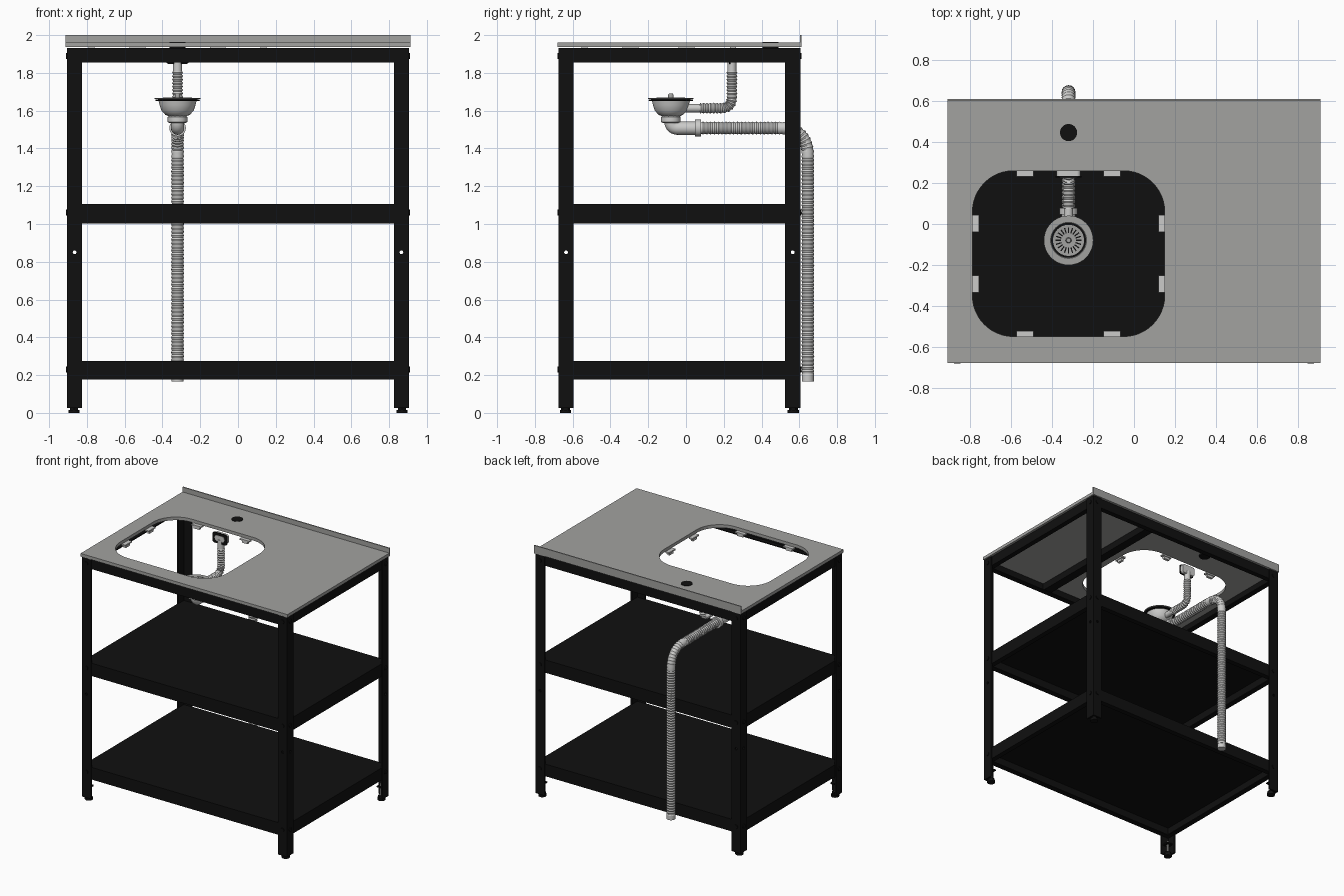
import bpy, bmesh, math
from mathutils import Vector, Matrix

if "Cube" in bpy.data.objects:
    bpy.data.objects.remove(bpy.data.objects["Cube"])


def material(name, value):
    m = bpy.data.materials.new(name)
    m.use_nodes = True
    m.diffuse_color = (*value, 1)
    m.node_tree.nodes["Principled BSDF"].inputs["Base Color"].default_value = (*value, 1)
    return m


BLACK = material("black powder coat", (0.005, 0.005, 0.005))
STEEL = material("brushed steel", (0.36, 0.36, 0.35))
PLASTIC = material("pale plastic", (0.6, 0.6, 0.59))


def finish(bm, name, mat, smooth=False):
    bmesh.ops.recalc_face_normals(bm, faces=bm.faces)
    mesh = bpy.data.meshes.new(name)
    bm.to_mesh(mesh)
    bm.free()
    mesh.materials.append(mat)
    ob = bpy.data.objects.new(name, mesh)
    bpy.context.collection.objects.link(ob)
    if smooth:
        bpy.ops.object.select_all(action='DESELECT')
        ob.select_set(True)
        bpy.context.view_layer.objects.active = ob
        bpy.ops.object.shade_smooth_by_angle(angle=math.radians(40))
    return ob


def add_box(bm, lo, hi):
    lo, hi = Vector(lo), Vector(hi)
    bmesh.ops.create_cube(bm, size=1, matrix=Matrix.Translation((lo + hi) / 2)
                          @ Matrix.Diagonal((*(hi - lo), 1)))


def add_cyl(bm, centre, r, length, axis='Z', n=20):
    turn = {'X': Matrix.Rotation(math.pi / 2, 4, 'Y'),
            'Y': Matrix.Rotation(math.pi / 2, 4, 'X'), 'Z': Matrix()}[axis]
    bmesh.ops.create_cone(bm, cap_ends=True, segments=n, radius1=r, radius2=r,
                          depth=length, matrix=Matrix.Translation(centre) @ turn)


def add_rounded(bm, centre, hx, hy, r, depth, turn=Matrix()):
    """Rounded rectangle prism centred on a point."""
    pts = []
    for k, (sx, sy) in enumerate(((1, 1), (-1, 1), (-1, -1), (1, -1))):
        for i in range(13):
            a = math.pi / 2 * (k + i / 12)
            pts.append((sx * (hx - r) + r * math.cos(a), sy * (hy - r) + r * math.sin(a)))
    place = Matrix.Translation(centre) @ turn
    rings = [[bm.verts.new(place @ Vector((x, y, s * depth / 2))) for x, y in pts]
             for s in (-1, 1)]
    bm.faces.new(rings[0])
    bm.faces.new(rings[1])
    for i in range(len(pts)):
        j = (i + 1) % len(pts)
        bm.faces.new((rings[0][i], rings[0][j], rings[1][j], rings[1][i]))


def cut(ob, cutter):
    mod = ob.modifiers.new("cut", 'BOOLEAN')
    mod.operation, mod.solver, mod.object = 'DIFFERENCE', 'EXACT', cutter
    bpy.context.view_layer.objects.active = ob
    bpy.ops.object.modifier_apply(modifier=mod.name)


def lathe(name, profile, centre, mat, n=40):
    bm = bmesh.new()
    rings = [[bm.verts.new((centre[0] + r * math.cos(math.tau * i / n),
                            centre[1] + r * math.sin(math.tau * i / n), z))
              for i in range(n)] for r, z in profile]
    for a, b in zip(rings, rings[1:]):
        for i in range(n):
            j = (i + 1) % n
            bm.faces.new((a[i], a[j], b[j], b[i]))
    bm.faces.new(rings[0])
    bm.faces.new(rings[-1])
    return finish(bm, name, mat, True)


def pipe(name, corner_pts, bend, r, mat, rib=0.0, step=0.01, n=16):
    """Round tube through (y, z) points with filleted bends and optional ribs."""
    pts = [Vector(p) for p in corner_pts]
    path = [pts[0]]
    for a, b, c in zip(pts, pts[1:], pts[2:]):
        p, q = b + (a - b).normalized() * bend, b + (c - b).normalized() * bend
        path += [p.lerp(b, t / 12).lerp(b.lerp(q, t / 12), t / 12) for t in range(13)]
    path.append(pts[-1])
    even = []
    for a, b in zip(path, path[1:]):
        k = max(1, round((b - a).length / step)) if rib else 1
        even += [a.lerp(b, i / k) for i in range(k)]
    even.append(path[-1])
    bm, rings = bmesh.new(), []
    for i, p in enumerate(even):
        t = (even[min(i + 1, len(even) - 1)] - even[max(i - 1, 0)]).normalized()
        rad = r - rib * (i % 2)
        rings.append([])
        for k in range(n):
            a = math.tau * k / n
            off = Vector((-t.y, t.x)) * rad * math.sin(a)
            rings[-1].append(bm.verts.new((PX + rad * math.cos(a), p.x + off.x, p.y + off.y)))
    for a, b in zip(rings, rings[1:]):
        for i in range(n):
            bm.faces.new((a[i], a[(i + 1) % n], b[(i + 1) % n], b[i]))
    bm.faces.new(rings[0])
    bm.faces.new(rings[-1])
    return finish(bm, name, mat, True)


XO, YF, YB = 0.905, -0.675, 0.605   # outer faces of the frame
PX, DY = -0.32, -0.08               # plumbing plane and drain position
CORNERS = [(sx, sy) for sx in (-1, 1) for sy in (-1, 1)]
WALL, WIDE = 0.012, 0.08

# Angle-section legs with one hole per flange
drill = bmesh.new()
for s in (-1, 1):
    add_cyl(drill, (s * 0.865, 0, 0.85), 0.01, 3, 'Y')
for y in (YF + 0.04, YB - 0.04):
    add_cyl(drill, (0, y, 0.85), 0.01, 3, 'X')
drill = finish(drill, "leg_drill", BLACK)
drill.hide_render = True
for sx, sy in CORNERS:
    side = ("left" if sx > 0 else "right") + ("_back" if sy > 0 else "_front")
    x, y = sx * XO, YB if sy > 0 else YF
    bm = bmesh.new()
    shape = [(0, 0), (WIDE, 0), (WIDE, WALL), (WALL, WALL), (WALL, WIDE), (0, WIDE)]
    face = bm.faces.new([bm.verts.new((x - sx * u, y - sy * v, 0.025)) for u, v in shape])
    top = bmesh.ops.extrude_face_region(bm, geom=[face])["geom"]
    bmesh.ops.translate(bm, vec=(0, 0, 1.907),
                        verts=[v for v in top if isinstance(v, bmesh.types.BMVert)])
    cut(finish(bm, side + "_leg", BLACK), drill)
    # Bolts on both outer faces
    bm = bmesh.new()
    for z in (0.23, 1.06, 1.89):
        add_cyl(bm, (x - sx * 0.04, y, z), 0.016, 0.012, 'Y', 12)
        add_cyl(bm, (x, y - sy * 0.04, z), 0.016, 0.012, 'X', 12)
    finish(bm, side + "_bolts", BLACK)
    # Adjustable foot with its stud
    bm = bmesh.new()
    fx, fy = x - sx * 0.037, y - sy * 0.037
    add_cyl(bm, (fx, fy, 0.008), 0.03, 0.016)
    add_cyl(bm, (fx, fy, 0.025), 0.024, 0.02, 'Z', 6)
    add_box(bm, (fx - 0.025, fy - 0.025, 0.1), (fx + 0.025, fy + 0.025, 0.11))
    finish(bm, side + "_foot", BLACK)
    bm = bmesh.new()
    add_cyl(bm, (fx, fy, 0.08), 0.01, 0.1, 'Z', 10)
    finish(bm, side + "_foot_stud", STEEL)
bpy.data.objects.remove(drill)


def ring_frame(bm, z0, z1, inset, width):
    x, f, b = XO - inset, YF + inset, YB - inset
    for s in (-1, 1):
        xs = sorted((s * x, s * (x - width)))
        add_box(bm, (xs[0], f, z0), (xs[1], b, z1))
    add_box(bm, (-x + width, f, z0), (x - width, f + width, z1))
    add_box(bm, (-x + width, b - width, z0), (x - width, b, z1))


# Shelves (folded trays) and the top frame
for name, z0, z1 in (("bottom_shelf", 0.178, 0.275), ("middle_shelf", 1.003, 1.105),
                     ("top_frame", 1.855, 1.932)):
    bm = bmesh.new()
    ring_frame(bm, z0, z1, WALL - 0.005, 0.01)
    ring_frame(bm, z0, z0 + 0.008, WALL + 0.005, 0.03)
    if "shelf" in name:
        add_box(bm, (-XO + 0.016, YF + 0.016, z1 - 0.012), (XO - 0.016, YB - 0.016, z1))
    else:
        add_box(bm, (0.27, YF + 0.015, 1.875), (0.34, YB - 0.015, 1.93))
    finish(bm, name, BLACK)

# Worktop with basin opening and upstand
bm = bmesh.new()
add_box(bm, (-0.912, -0.68, 1.936), (0.912, 0.612, 1.961))
worktop = finish(bm, "worktop", STEEL)
bm = bmesh.new()
add_rounded(bm, (PX, -0.145, 1.95), 0.47, 0.405, 0.2, 0.2)
cutter = finish(bm, "basin_cutter", STEEL)
cut(worktop, cutter)
bpy.data.objects.remove(cutter)
bm = bmesh.new()
add_box(bm, (-0.912, 0.603, 1.961), (0.912, 0.612, 2.0))
finish(bm, "upstand", STEEL)
bm = bmesh.new()
add_cyl(bm, (PX, 0.447, 1.943), 0.042, 0.042, 'Z', 32)
finish(bm, "tap_hole_plug", BLACK, True)

# Basin clips around the opening
bm = bmesh.new()
for s in (-1, 1):
    for t in (-1, 1):
        for x, y, hx, hy in ((PX + s * 0.455, -0.145 + t * 0.148, 0.016, 0.042),
                             (PX + s * 0.213, -0.145 + t * 0.393, 0.042, 0.016)):
            add_box(bm, (x - hx, y - hy, 1.925), (x + hx, y + hy, 1.936))
            add_box(bm, (x - hx * 0.6, y - hy * 0.6, 1.905), (x + hx * 0.6, y + hy * 0.6, 1.925))
finish(bm, "basin_clips", PLASTIC)

# Drain: bowl, gasket, flange and strainer basket
lathe("drain_bowl", [(0.045, 1.57), (0.065, 1.578), (0.085, 1.6), (0.095, 1.63),
                     (0.1, 1.65), (0.08, 1.65), (0.07, 1.645)], (PX, DY), PLASTIC)
lathe("drain_gasket", [(0.115, 1.65), (0.118, 1.656), (0.115, 1.66)], (PX, DY), BLACK)
lathe("drain_flange", [(0.1, 1.66), (0.121, 1.662), (0.121, 1.667), (0.088, 1.667),
                       (0.083, 1.662)], (PX, DY), STEEL)
lathe("strainer_seal", [(0.085, 1.662), (0.085, 1.666), (0.078, 1.666)], (PX, DY), BLACK)
lathe("strainer_basket", [(0.076, 1.664), (0.076, 1.669), (0.07, 1.669), (0.06, 1.667)],
      (PX, DY), STEEL)
lathe("strainer_knob", [(0.014, 1.667), (0.014, 1.685), (0.01, 1.69)], (PX, DY), STEEL)
bm = bmesh.new()
for i in range(20):
    slot = bmesh.ops.create_cube(bm, size=1, matrix=Matrix.Translation((PX, DY, 1.668))
                                 @ Matrix.Rotation(math.tau * i / 20, 4, 'Z')
                                 @ Matrix.Translation((0.05, 0, 0))
                                 @ Matrix.Diagonal((0.028, 0.006, 0.004, 1)))
finish(bm, "strainer_slots", BLACK)
lathe("drain_nut", [(0.042, 1.535), (0.052, 1.54), (0.052, 1.566), (0.046, 1.572)],
      (PX, DY), PLASTIC, 12)

# Waste pipe, collar and corrugated hose
pipe("waste_elbow", [(DY, 1.55), (DY, 1.507), (0.06, 1.507)], 0.04, 0.035, PLASTIC)
bm = bmesh.new()
add_cyl(bm, (PX, 0.063, 1.508), 0.044, 0.032, 'Y', 24)
finish(bm, "waste_collar", PLASTIC, True)
pipe("waste_hose", [(0.07, 1.508), (0.645, 1.508), (0.645, 0.2)], 0.15, 0.034, PLASTIC, 0.004)
pipe("hose_end", [(0.645, 0.21), (0.645, 0.165)], 0, 0.032, PLASTIC)

# Overflow pipe and its head
pipe("overflow_spigot", [(DY + 0.06, 1.613), (0.08, 1.613)], 0, 0.022, PLASTIC)
pipe("overflow_hose", [(0.075, 1.613), (0.243, 1.613), (0.243, 1.81)], 0.06, 0.029,
     PLASTIC, 0.006, 0.009)
pipe("overflow_neck", [(0.243, 1.8), (0.243, 1.88)], 0, 0.024, PLASTIC)
upright = Matrix.Rotation(math.pi / 2, 4, 'X')
for name, y, hx, hz, depth, mat in (("overflow_body", 0.247, 0.058, 0.036, 0.026, PLASTIC),
                                    ("overflow_gasket", 0.231, 0.064, 0.042, 0.008, BLACK),
                                    ("overflow_face", 0.227, 0.042, 0.022, 0.006, PLASTIC)):
    bm = bmesh.new()
    add_rounded(bm, (PX, y, 1.89), hx, hz, 0.018, depth, upright)
    finish(bm, name, mat, True)
